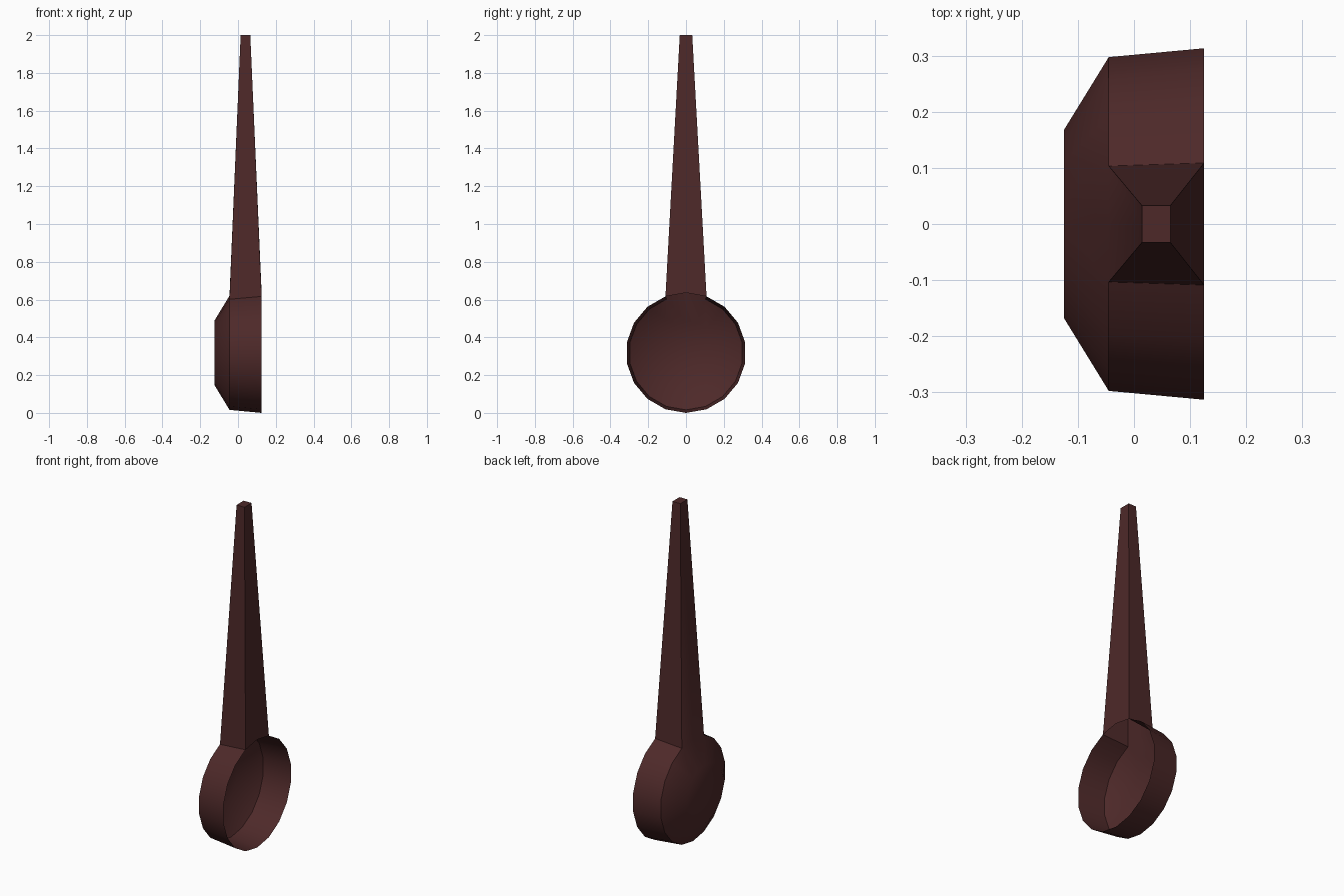
import bpy, bmesh, math

if "Cube" in bpy.data.objects:
    bpy.data.objects.remove(bpy.data.objects["Cube"])

SIDES = 18
CENTRE_Z = 0.318

wood = bpy.data.materials.new("dark red brown wood")
wood.diffuse_color = (0.075, 0.022, 0.022, 1)
wood.use_nodes = True
wood.node_tree.nodes["Principled BSDF"].inputs["Base Color"].default_value = wood.diffuse_color

bm = bmesh.new()


def ring(x, r):
    # ring 0 points straight up, axis along x
    return [bm.verts.new((x, r * math.sin(a), CENTRE_Z + r * math.cos(a)))
            for a in (2 * math.pi * i / SIDES for i in range(SIDES))]


# open, thin-walled bowl: rim, shoulder, flat back
rim, shoulder, back = ring(0.125, 0.318), ring(-0.045, 0.302), ring(-0.125, 0.17)
mouth = []
for a, b in ((rim, shoulder), (shoulder, back)):
    for i in range(SIDES):
        j = (i + 1) % SIDES
        f = bm.faces.new((a[i], a[j], b[j], b[i]))
        if a is rim and i in (SIDES - 1, 0):
            mouth.append(f)
bm.faces.new(back)

# hollow tapering handle drawn up from the two top wall panels
out = bmesh.ops.extrude_face_region(bm, geom=mouth)["geom"]
for v in (g for g in out if isinstance(g, bmesh.types.BMVert)):
    v.co.x = 0.065 if v.co.x > 0 else 0.014
    v.co.y = 0.033 * ((v.co.y > 0.01) - (v.co.y < -0.01))
    v.co.z = 2.0
leftover = [f for f in mouth if f.is_valid]
if leftover:
    bmesh.ops.delete(bm, geom=leftover, context='FACES')

bmesh.ops.recalc_face_normals(bm, faces=bm.faces[:])
# make the bowl back face outward
bm.normal_update()
cap = min(bm.faces, key=lambda f: f.calc_center_median().x)
if cap.normal.x > 0:
    bmesh.ops.reverse_faces(bm, faces=bm.faces[:])

mesh = bpy.data.meshes.new("ladle")
bm.to_mesh(mesh)
bm.free()
mesh.materials.append(wood)
ladle = bpy.data.objects.new("ladle", mesh)
bpy.context.collection.objects.link(ladle)
bpy.context.view_layer.objects.active = ladle
ladle.select_set(True)
bpy.ops.object.shade_smooth_by_angle(angle=math.radians(40))
